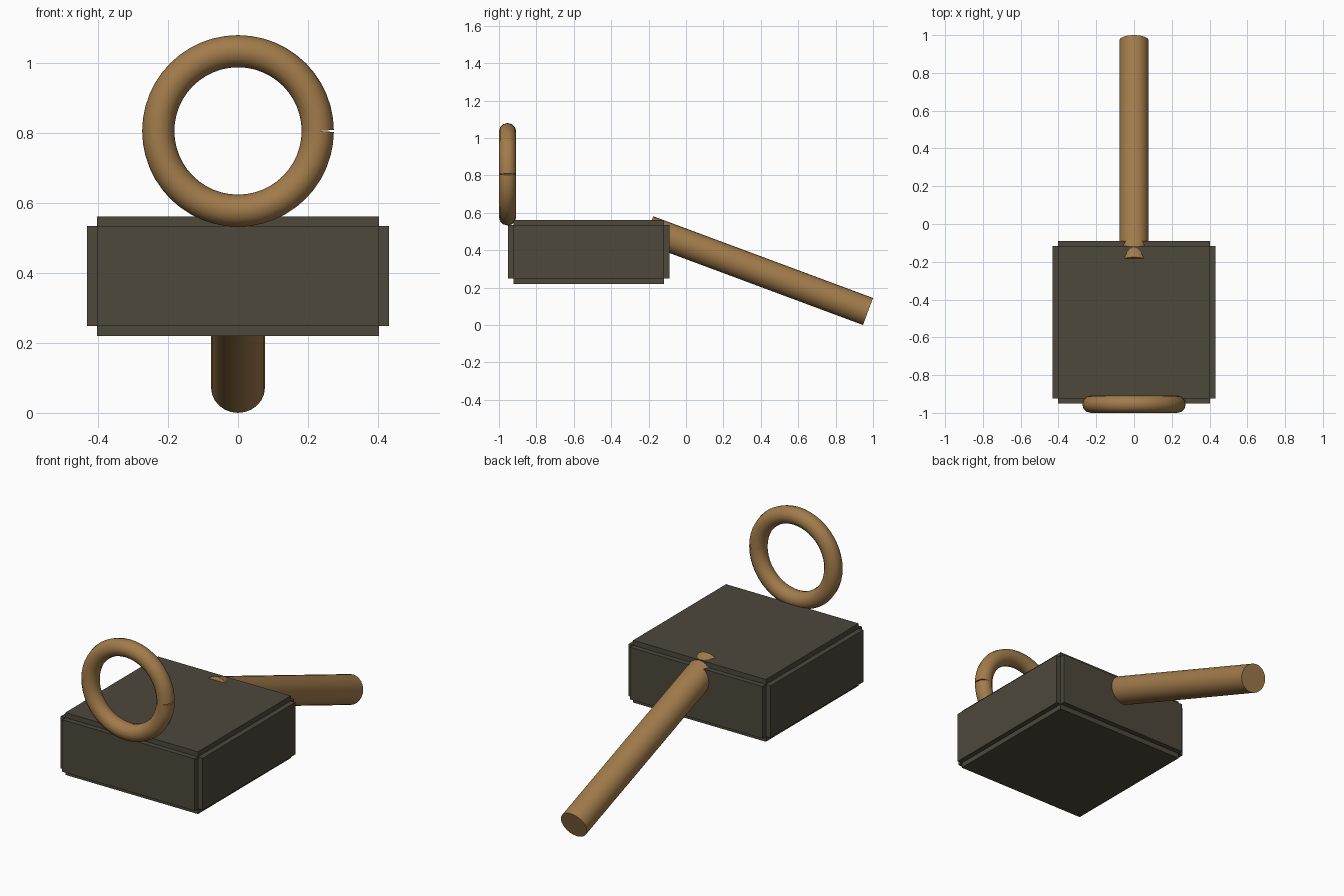
import bpy, bmesh, math
from mathutils import Vector

if "Cube" in bpy.data.objects:
    bpy.data.objects.remove(bpy.data.objects["Cube"])


def material(name, rgb):
    m = bpy.data.materials.new(name)
    m.diffuse_color = (*rgb, 1)
    m.use_nodes = True
    m.node_tree.nodes["Principled BSDF"].inputs["Base Color"].default_value = m.diffuse_color
    return m


wood = material("tan", (0.36, 0.20, 0.07))
dark = material("dark_grey", (0.075, 0.065, 0.045))


def smooth(obj):
    bpy.ops.object.select_all(action='DESELECT')
    obj.select_set(True)
    bpy.context.view_layer.objects.active = obj
    if obj.type == 'CURVE':
        bpy.ops.object.convert(target='MESH')
        obj = bpy.context.view_layer.objects.active
    bpy.ops.object.shade_smooth_by_angle(angle=math.radians(40))


# Block: a core box whose six faces are raised as panels, leaving stepped edges
STEP = 0.028
bm = bmesh.new()
bmesh.ops.create_cube(bm, size=2)
bmesh.ops.scale(bm, vec=(0.403, 0.403, 0.143), verts=bm.verts)
bm.normal_update()
for f in bmesh.ops.extrude_discrete_faces(bm, faces=bm.faces[:])["faces"]:
    f.normal_update()
    bmesh.ops.translate(bm, vec=f.normal * STEP, verts=f.verts)
mesh = bpy.data.meshes.new("block")
bm.to_mesh(mesh)
bm.free()
block = bpy.data.objects.new("block", mesh)
block.location = (0, -0.52, 0.391)
mesh.materials.append(dark)
bpy.context.collection.objects.link(block)

# Handle: cylinder sloping down towards the back
R = 0.077
a = math.radians(20.4)
axis = Vector((0, math.cos(a), -math.sin(a)))
low = Vector((0, 1 - R * math.sin(a), R * math.cos(a)))
LENGTH = 1.254
bpy.ops.mesh.primitive_cylinder_add(
    vertices=24, radius=R, depth=LENGTH, location=low - axis * LENGTH / 2,
    rotation=axis.to_track_quat('Z', 'Y').to_euler())
handle = bpy.context.object
handle.name = "handle"
handle.data.materials.append(wood)
smooth(handle)

# Ring: round tube swept around a circle, with open seam ends on the right
SEGMENTS = 48
curve = bpy.data.curves.new("ring", 'CURVE')
curve.dimensions = '3D'
curve.bevel_depth = 0.046
curve.bevel_resolution = 4
curve.use_fill_caps = True
spline = curve.splines.new('POLY')
spline.points.add(SEGMENTS)
for i, p in enumerate(spline.points):
    t = math.tau * i / SEGMENTS
    p.co = (0.228 * math.cos(t), 0, 0.228 * math.sin(t), 1)
curve.materials.append(wood)
ring = bpy.data.objects.new("ring", curve)
ring.location = (0, -0.954, 0.806)
bpy.context.collection.objects.link(ring)
smooth(ring)
